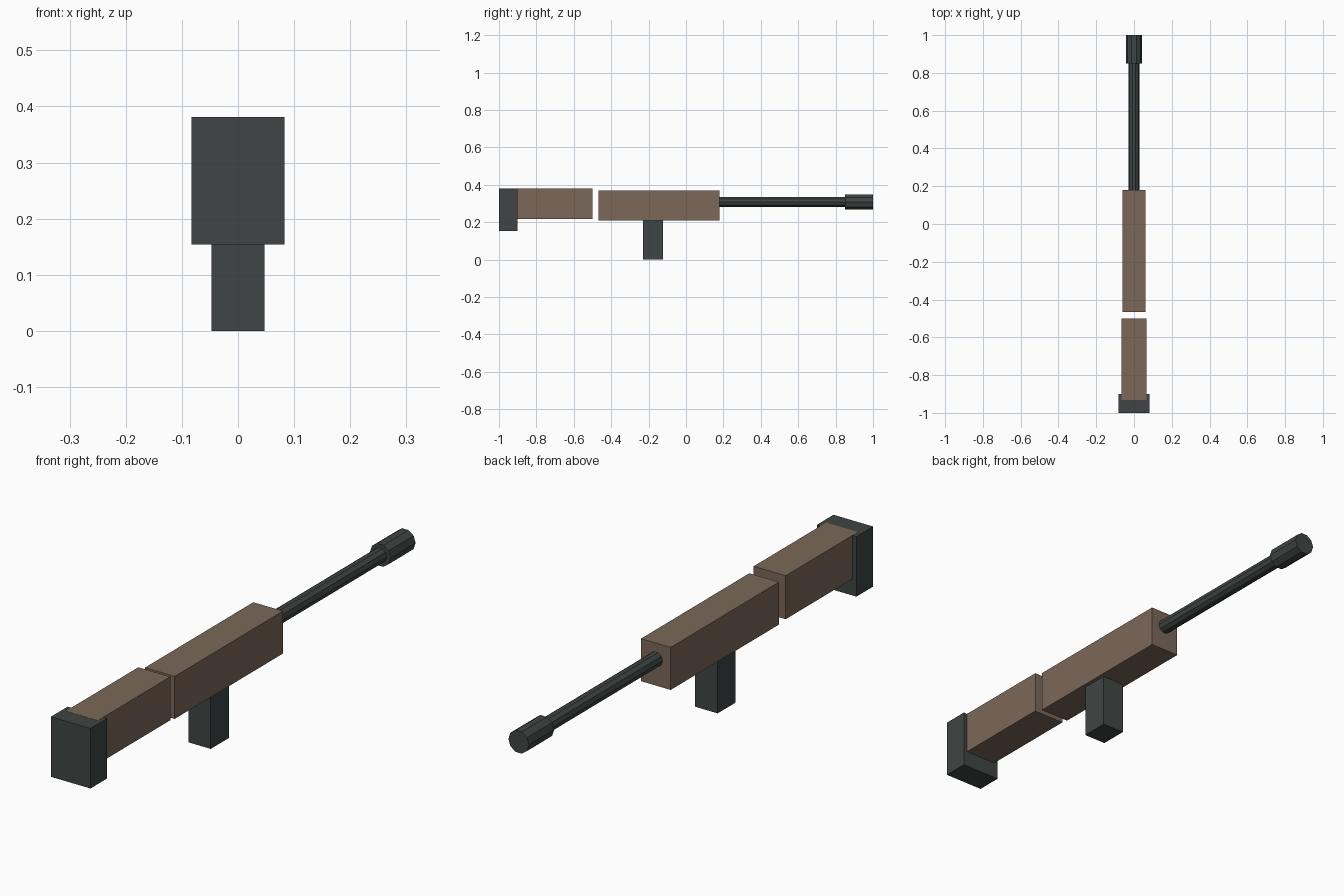
import bpy
from math import pi

if "Cube" in bpy.data.objects:
    bpy.data.objects.remove(bpy.data.objects["Cube"])


def material(name, color):
    m = bpy.data.materials.new(name)
    m.diffuse_color = color
    m.use_nodes = True
    m.node_tree.nodes["Principled BSDF"].inputs["Base Color"].default_value = m.diffuse_color
    return m


WOOD = material("brown", (0.20, 0.14, 0.10, 1))
METAL = material("dark_grey", (0.05, 0.06, 0.058, 1))


def box(name, half_width, y, z, mat):
    """Box centred on x = 0, spanning the given y and z ranges."""
    bpy.ops.mesh.primitive_cube_add(size=1, location=(0, sum(y) / 2, sum(z) / 2))
    ob = bpy.context.object
    ob.name = name
    ob.scale = (2 * half_width, y[1] - y[0], z[1] - z[0])
    bpy.ops.object.transform_apply(location=False, rotation=False, scale=True)
    ob.data.materials.append(mat)


def tube(name, radius, y, z, mat):
    """Ten-sided cylinder along y, with corners pointing to +x and -x."""
    bpy.ops.mesh.primitive_cylinder_add(
        vertices=10, radius=radius, depth=y[1] - y[0],
        location=(0, sum(y) / 2, z), rotation=(pi / 2, pi / 2, 0))
    ob = bpy.context.object
    ob.name = name
    ob.data.materials.append(mat)


# Rear stock and its end plate
box("butt_plate", 0.083, (-1.0, -0.9), (0.154, 0.381), METAL)
box("stock", 0.067, (-0.933, -0.5), (0.217, 0.3815), WOOD)

# Main body with the grip below
box("body", 0.062, (-0.467, 0.18), (0.208, 0.369), WOOD)
box("grip", 0.047, (-0.23, -0.122), (0.0, 0.208), METAL)

# Barrel and wider muzzle
tube("barrel", 0.028, (0.17, 0.86), 0.308, METAL)
tube("muzzle", 0.043, (0.85, 1.0), 0.308, METAL)
